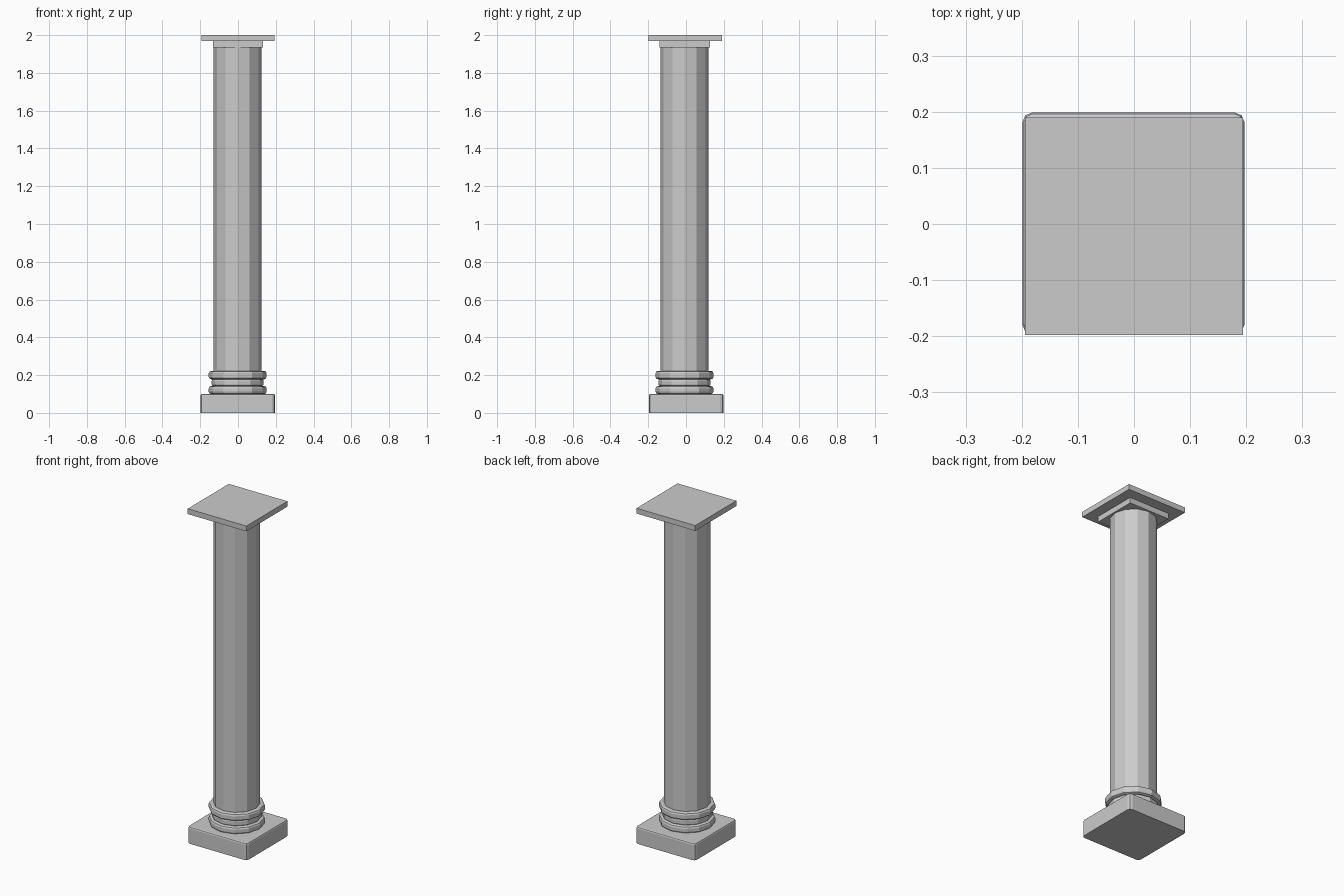
import bpy, bmesh
from math import cos, sin, tau

if "Cube" in bpy.data.objects:
    bpy.data.objects.remove(bpy.data.objects["Cube"])

SIDES = 12
CX, CY = -0.002, -0.008  # shaft axis, slightly off the plinth centre


def finish(bm, name):
    bmesh.ops.recalc_face_normals(bm, faces=bm.faces[:])
    me = bpy.data.meshes.new(name)
    bm.to_mesh(me)
    bm.free()
    ob = bpy.data.objects.new(name, me)
    bpy.context.collection.objects.link(ob)
    return ob


def box_bm(x, y, z0, z1, half):
    bm = bmesh.new()
    bmesh.ops.create_cube(bm, size=1)
    for v in bm.verts:
        v.co = (x + v.co.x * 2 * half, y + v.co.y * 2 * half,
                z0 + (v.co.z + 0.5) * (z1 - z0))
    return bm


def lathe(name, profile):
    """Closed 12-sided solid from (radius, height) pairs."""
    bm = bmesh.new()
    rings = [[bm.verts.new((CX + r * cos(tau * i / SIDES),
                            CY + r * sin(tau * i / SIDES), z))
              for i in range(SIDES)] for r, z in profile]
    for a, b in zip(rings, rings[1:]):
        for i in range(SIDES):
            j = (i + 1) % SIDES
            bm.faces.new((a[i], a[j], b[j], b[i]))
    bm.faces.new(rings[0])
    bm.faces.new(rings[-1])
    return finish(bm, name)


def ring(name, r, z0, z1, b):
    lathe(name, [(r - b, z0), (r - b * 0.3, z0 + b * 0.3), (r, z0 + b),
                 (r, z1 - b), (r - b * 0.3, z1 - b * 0.3), (r - b, z1)])


# Plinth: rounded upright corners, softened top edge
bm = box_bm(-0.001, 0.001, 0, 0.1, 0.198)
upright = [e for e in bm.edges
           if abs(e.verts[0].co.z - e.verts[1].co.z) > 0.05]
bmesh.ops.bevel(bm, geom=upright, offset=0.018, segments=2, profile=0.5,
                affect='EDGES')
top = [e for e in bm.edges if all(v.co.z > 0.099 for v in e.verts)]
bmesh.ops.bevel(bm, geom=top, offset=0.009, segments=2, profile=0.5,
                affect='EDGES')
finish(bm, "plinth")

# Base mouldings
ring("lower_torus", 0.153, 0.1, 0.142, 0.012)
ring("neck_moulding", 0.137, 0.142, 0.178, 0.008)
ring("upper_torus", 0.153, 0.178, 0.222, 0.012)

# Faceted shaft
lathe("shaft", [(0.127, 0.1), (0.127, 1.935)])

# Capital: small square block under a wide slab
finish(box_bm(0.0, -0.006, 1.935, 1.968, 0.133), "capital_block")
finish(box_bm(0.0, -0.004, 1.968, 2.0, 0.194), "capital_slab")
